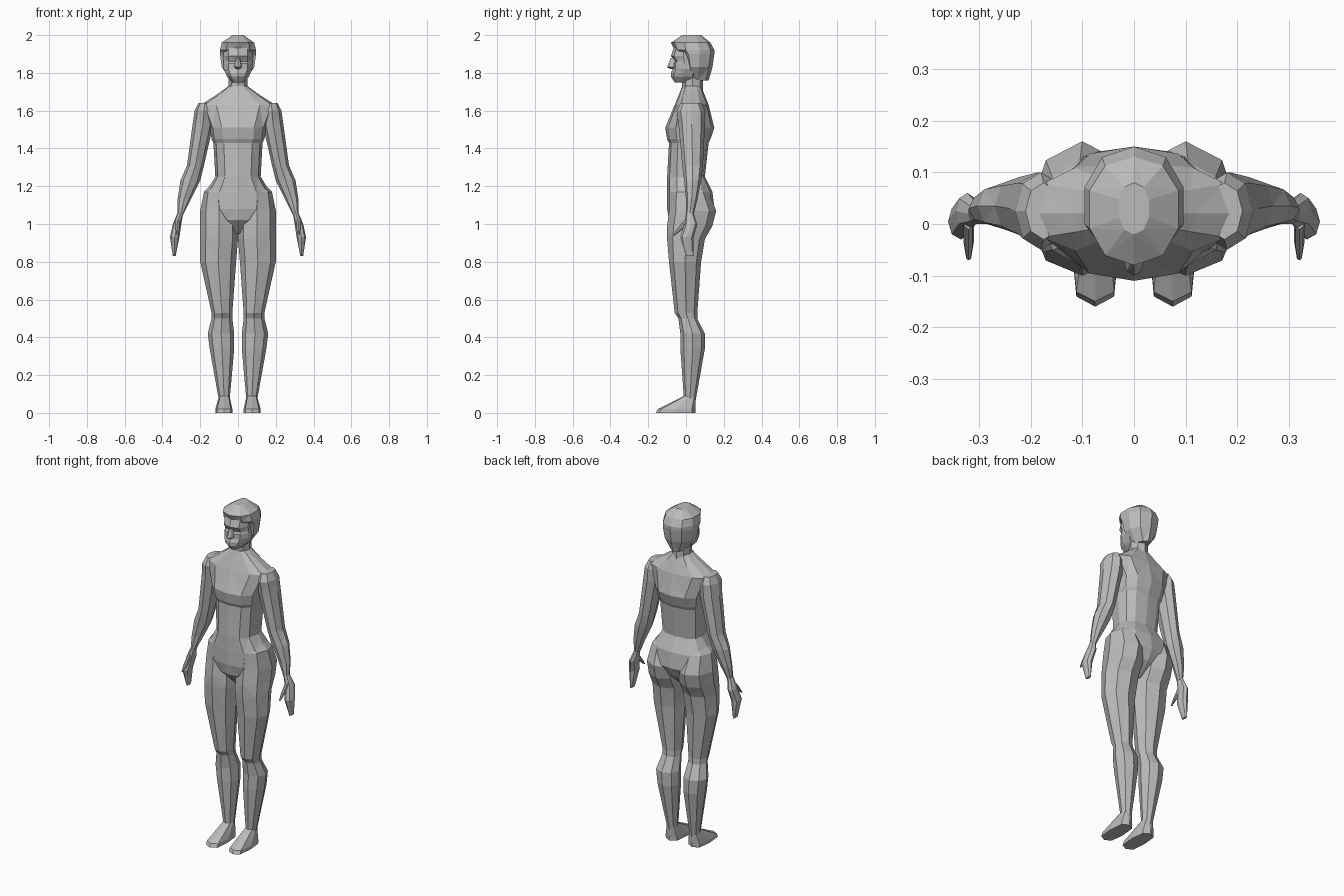
import bpy
import bmesh
from math import sin, cos, pi, copysign

cube = bpy.data.objects.get("Cube")
if cube:
    bpy.data.objects.remove(cube, do_unlink=True)

grey = bpy.data.materials.new("plain grey")
grey.use_nodes = True
grey.diffuse_color = (.5, .5, .5, 1)
grey.node_tree.nodes["Principled BSDF"].inputs["Base Color"].default_value = grey.diffuse_color


def outline(sides, power):
    """Unit cross-section: a power below one makes it boxier."""
    def bend(value):
        return copysign(abs(value) ** power, value) if abs(value) > .001 else 0
    turns = [2 * pi * i / sides for i in range(sides)]
    return [(bend(sin(a)), bend(-cos(a))) for a in turns]


def ring(height, outer, front, back, inner=None):
    """One level of a part; without an inner edge it is centred on the body."""
    inner = -outer if inner is None else inner
    return height, (inner + outer) / 2, (outer - inner) / 2, front, back


def loft(name, section, rings, middle=None, side=1):
    """Skin horizontal rings into a closed faceted part."""
    bm = bmesh.new()
    loops = []
    for height, cx, half, front, back in rings:
        cy = (front + back) / 2 if middle is None else middle
        loops.append([
            bm.verts.new((side * (cx + u * half),
                          cy + v * (back - cy if v > 0 else cy - front),
                          height))
            for u, v in section])
    for low, high in zip(loops, loops[1:]):
        for i in range(len(section)):
            bm.faces.new((low[i - 1], low[i], high[i], high[i - 1]))
    bm.faces.new(loops[0])
    bm.faces.new(loops[-1])
    bmesh.ops.recalc_face_normals(bm, faces=bm.faces)
    bmesh.ops.triangulate(bm, faces=bm.faces)
    mesh = bpy.data.meshes.new(name)
    bm.to_mesh(mesh)
    bm.free()
    mesh.materials.append(grey)
    bpy.context.collection.objects.link(bpy.data.objects.new(name, mesh))


LIMB = outline(sides=8, power=1)
BOXY = outline(sides=8, power=.6)
TRUNK = outline(sides=12, power=.8)
SKULL = outline(sides=10, power=.9)

# Torso from crotch to neck base, with a fold under the chest
loft("torso", TRUNK, [
    ring(height=.95, outer=.02, front=-.03, back=.04),
    ring(height=1.02, outer=.1, front=-.09, back=.12),
    ring(height=1.08, outer=.17, front=-.1, back=.15),
    ring(height=1.17, outer=.17, front=-.1, back=.14),
    ring(height=1.25, outer=.12, front=-.1, back=.1),
    ring(height=1.43, outer=.13, front=-.09, back=.12),
    ring(height=1.45, outer=.14, front=-.1, back=.13),
    ring(height=1.51, outer=.15, front=-.11, back=.15),
    ring(height=1.63, outer=.2, front=-.06, back=.12),
    ring(height=1.68, outer=.12, front=-.04, back=.1),
    ring(height=1.73, outer=.05, front=-.02, back=.08),
], middle=.02)

loft("neck", LIMB, [
    ring(height=1.7, outer=.05, front=-.02, back=.09),
    ring(height=1.82, outer=.05, front=-.02, back=.09),
])

# Face with chin, lips, recessed eyes and brow
loft("face", SKULL, [
    ring(height=1.75, outer=.03, front=-.06, back=0),
    ring(height=1.78, outer=.06, front=-.08, back=.06),
    ring(height=1.8, outer=.07, front=-.08, back=.08),
    ring(height=1.82, outer=.08, front=-.07, back=.09),
    ring(height=1.85, outer=.08, front=-.07, back=.09),
    ring(height=1.86, outer=.08, front=-.06, back=.09),
    ring(height=1.89, outer=.08, front=-.08, back=.09),
    ring(height=1.95, outer=.08, front=-.06, back=.09),
], middle=.02)

loft("nose", LIMB, [
    ring(height=1.82, outer=.01, front=-.08, back=-.04),
    ring(height=1.83, outer=.02, front=-.1, back=-.04),
    ring(height=1.88, outer=.01, front=-.08, back=-.04),
])

# Hair cap, reaching lower behind than in front
loft("hair", SKULL, [
    ring(height=1.76, outer=.04, front=.05, back=.12),
    ring(height=1.83, outer=.09, front=.01, back=.14),
    ring(height=1.9, outer=.1, front=-.02, back=.15),
    ring(height=1.92, outer=.1, front=-.06, back=.15),
    ring(height=1.96, outer=.09, front=-.08, back=.13),
    ring(height=2, outer=.03, front=-.02, back=.08),
], middle=.03)

for label, side in (("left", 1), ("right", -1)):
    # Leg with calf, knee, thigh and buttock
    loft(label + "_leg", LIMB, [
        ring(height=.06, inner=.045, outer=.1, front=-.01, back=.05),
        ring(height=.34, inner=.02, outer=.15, front=-.03, back=.1),
        ring(height=.42, inner=.02, outer=.16, front=-.03, back=.1),
        ring(height=.5, inner=.03, outer=.14, front=-.04, back=.06),
        ring(height=.53, inner=.03, outer=.14, front=-.06, back=.06),
        ring(height=.8, inner=.01, outer=.2, front=-.09, back=.08),
        ring(height=.92, inner=0, outer=.2, front=-.1, back=.1),
        ring(height=.99, inner=0, outer=.2, front=-.1, back=.14),
        ring(height=1.07, inner=0, outer=.2, front=-.09, back=.16),
        ring(height=1.17, inner=.03, outer=.18, front=-.08, back=.12),
        ring(height=1.24, inner=.05, outer=.11, front=-.04, back=.07),
    ], side=side)

    loft(label + "_foot", BOXY, [
        ring(height=0, inner=.03, outer=.12, front=-.16, back=.05),
        ring(height=.02, inner=.03, outer=.12, front=-.15, back=.05),
        ring(height=.09, inner=.045, outer=.1, front=-.01, back=.05),
    ], side=side)

    # Arm with forearm, elbow and rounded shoulder
    loft(label + "_arm", LIMB, [
        ring(height=1.05, inner=.29, outer=.32, front=0, back=.04),
        ring(height=1.13, inner=.25, outer=.32, front=0, back=.06),
        ring(height=1.23, inner=.2, outer=.305, front=-.01, back=.08),
        ring(height=1.31, inner=.18, outer=.27, front=-.02, back=.09),
        ring(height=1.53, inner=.13, outer=.24, front=-.04, back=.1),
        ring(height=1.6, inner=.13, outer=.23, front=-.05, back=.1),
        ring(height=1.64, inner=.14, outer=.21, front=-.03, back=.08),
    ], side=side)

    loft(label + "_hand", LIMB, [
        ring(height=.83, inner=.33, outer=.345, front=0, back=.04),
        ring(height=.93, inner=.31, outer=.36, front=-.03, back=.04),
        ring(height=1, inner=.3, outer=.345, front=-.01, back=.06),
        ring(height=1.06, inner=.29, outer=.32, front=0, back=.04),
    ], side=side)

    loft(label + "_thumb", LIMB, [
        ring(height=.94, inner=.315, outer=.325, front=-.07, back=-.06),
        ring(height=.97, inner=.31, outer=.33, front=-.05, back=-.02),
        ring(height=1.02, inner=.31, outer=.33, front=-.01, back=.02),
    ], side=side)
